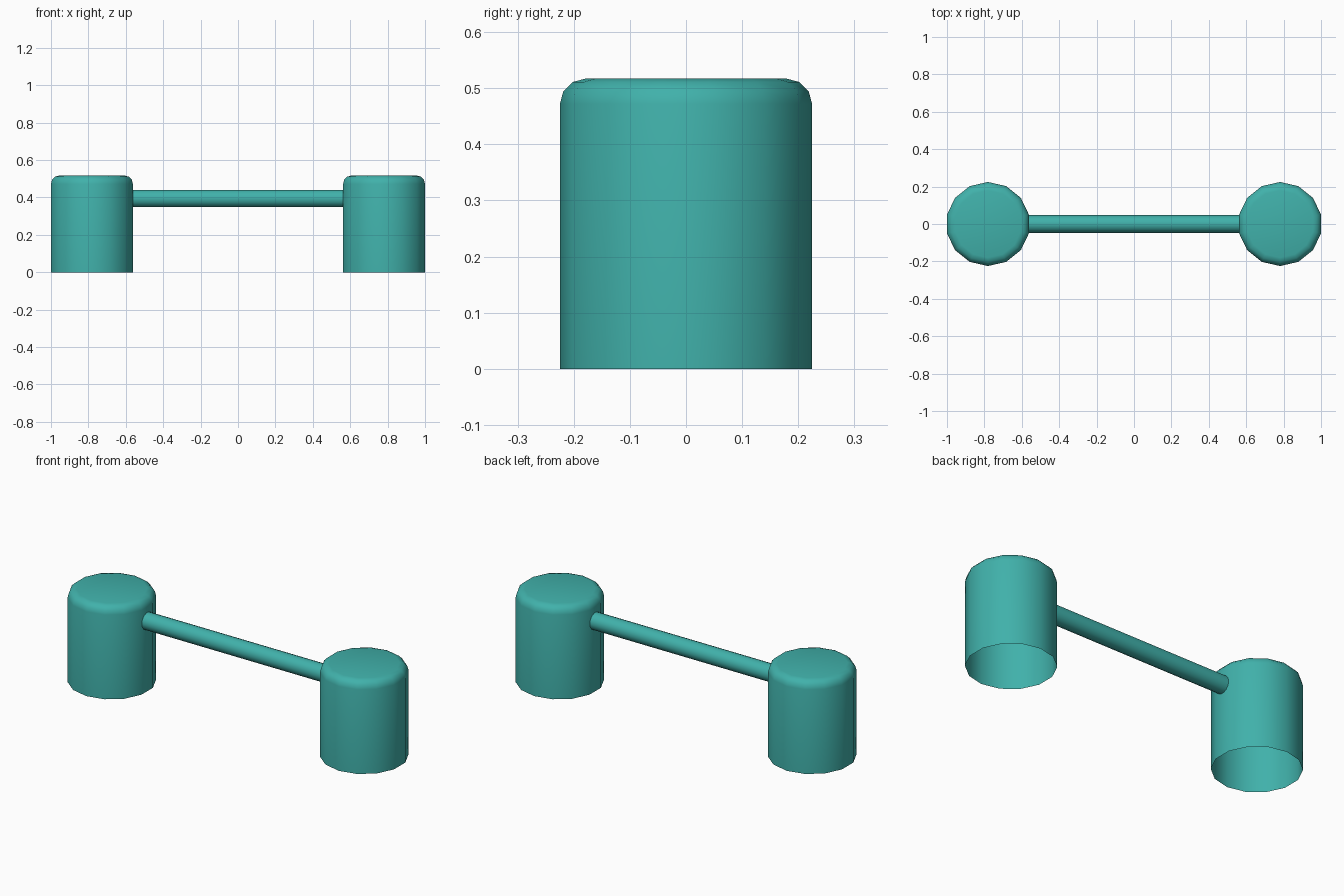
import bpy, bmesh, math

if "Cube" in bpy.data.objects:
    bpy.data.objects.remove(bpy.data.objects["Cube"])

SIDES = 14
POST_R = 0.2247
POST_X = 1 - POST_R * math.cos(math.pi / SIDES)   # outer flats touch x = +-1
POST_H = 0.517
ROUND = 0.045
BAR_R = 0.0475
BAR_Z = 0.394

teal = bpy.data.materials.new("teal")
teal.diffuse_color = (0.052, 0.44, 0.405, 1)
teal.use_nodes = True
teal.node_tree.nodes["Principled BSDF"].inputs["Base Color"].default_value = teal.diffuse_color


def make_tube(name, profile, place, cap_end=False):
    """Sweep (radius, height) rings; place(a, b, h) maps ring points to space."""
    bm = bmesh.new()
    rings = []
    for r, h in profile:
        angles = [2 * math.pi * i / SIDES for i in range(SIDES)]
        rings.append([bm.verts.new(place(r * math.sin(t), r * math.cos(t), h))
                      for t in angles])
    for lo, hi in zip(rings, rings[1:]):
        for i in range(SIDES):
            j = (i + 1) % SIDES
            bm.faces.new((lo[i], lo[j], hi[j], hi[i]))
    if cap_end:
        bm.faces.new(rings[-1])
    bmesh.ops.recalc_face_normals(bm, faces=bm.faces)
    # open shells: make sure the normals point away from the axis
    bm.normal_update()
    axis_pt = bm.verts[:][0].co.copy() * 0
    for v in rings[0]:
        axis_pt += v.co / SIDES
    f = next(iter(bm.faces))
    if f.normal.dot(rings[0][0].co - axis_pt) < 0:
        bmesh.ops.reverse_faces(bm, faces=bm.faces)
    for f in bm.faces:
        f.smooth = True
    mesh = bpy.data.meshes.new(name)
    bm.to_mesh(mesh)
    bm.free()
    mesh.materials.append(teal)
    obj = bpy.data.objects.new(name, mesh)
    bpy.context.collection.objects.link(obj)
    return obj


# Posts: open at the bottom, rounded top rim
post_profile = [(POST_R, 0)]
for k in range(4):
    t = math.radians(30 * k)
    post_profile.append((POST_R - ROUND * (1 - math.cos(t)),
                         POST_H - ROUND * (1 - math.sin(t))))
for name, x in (("left_post", -POST_X), ("right_post", POST_X)):
    make_tube(name, post_profile, lambda a, b, h, x=x: (x + a, b, h), cap_end=True)

# Bar between the inner flats of the posts
half = POST_X - POST_R * math.cos(math.pi / SIDES)
make_tube("cross_bar", [(BAR_R, -half), (BAR_R, half)],
          lambda a, b, h: (h, b, BAR_Z + a))
